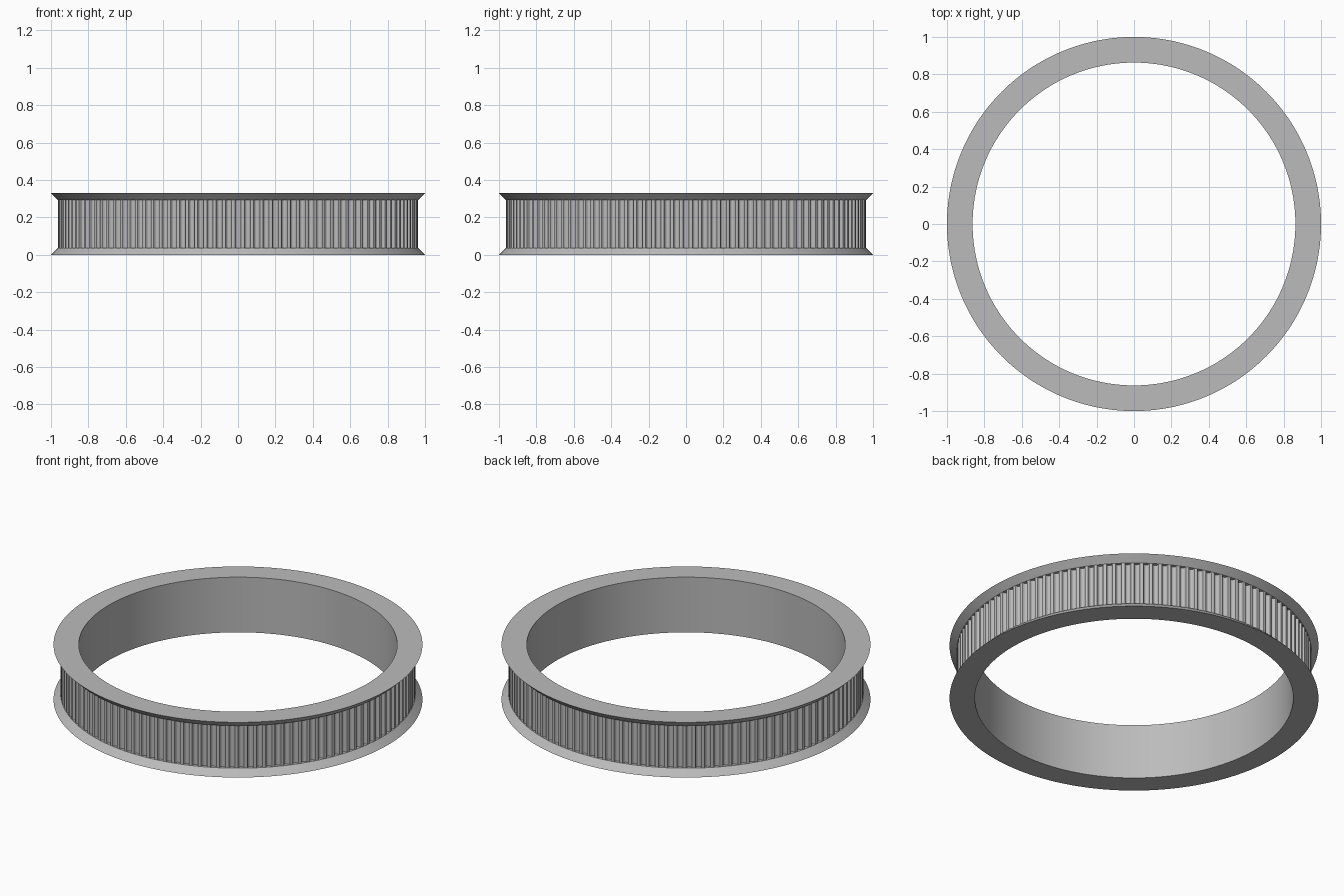
import bpy, bmesh
from math import sin, cos, pi

cube = bpy.data.objects.get("Cube")
if cube:
    bpy.data.objects.remove(cube)

TEETH = 120
RADIUS, RIM, BORE = 0.962, 1.0, 0.863
HEIGHT, FLANGE = 0.33, 0.038
UNIT = 1 / 39.44  # tooth profile unit

grey = bpy.data.materials.new("plain grey")
grey.use_nodes = True
colour = (0.5, 0.5, 0.5, 1)
grey.diffuse_color = colour
grey.node_tree.nodes["Principled BSDF"].inputs["Base Color"].default_value = colour


def sweep(name, loops):
    """Skin neighbouring closed loops of points with quads."""
    bm = bmesh.new()
    rings = [[bm.verts.new(p) for p in loop] for loop in loops]
    for low, high in zip(rings, rings[1:]):
        n = len(low)
        for i in range(n):
            j = (i + 1) % n
            bm.faces.new((low[i], low[j], high[j], high[i]))
    mesh = bpy.data.meshes.new(name)
    bm.to_mesh(mesh)
    bm.free()
    mesh.materials.append(grey)
    ob = bpy.data.objects.new(name, mesh)
    bpy.context.collection.objects.link(ob)
    bpy.ops.object.select_all(action='DESELECT')
    ob.select_set(True)
    bpy.context.view_layer.objects.active = ob
    bpy.ops.object.shade_smooth_by_angle(angle=pi / 8)
    return ob


def circle(r, z, n=240):
    return [(r * cos(2 * pi * i / n), r * sin(2 * pi * i / n), z) for i in range(n)]


# Smooth bore with a flared flange above and below the teeth
top = HEIGHT - FLANGE
root = RADIUS - 0.022
profile = [(root, top), (RADIUS, top), (RIM, HEIGHT), (BORE, HEIGHT),
           (BORE, 0), (RIM, 0), (RADIUS, FLANGE), (root, FLANGE)]
sweep("flanged_ring", [circle(r, z) for r, z in profile])

# Rounded belt grooves: half width and depth, mirrored about the groove centre
half = [(0.747, 0), (0.648, 0.037), (0.598, 0.13), (0.547, 0.343),
        (0.452, 0.54), (0.358, 0.637), (0.248, 0.707), (0.127, 0.75)]
groove = [(-x, d) for x, d in half] + [(0, 0.764)] + [(x, d) for x, d in reversed(half)]
outline = []
for t in range(TEETH):
    a = 2 * pi * t / TEETH - pi / 2
    for x, d in groove:
        r, s = RADIUS - d * UNIT, x * UNIT
        outline.append((r * cos(a) - s * sin(a), r * sin(a) + s * cos(a)))
sweep("toothed_band", [[(x, y, z) for x, y in outline] for z in (FLANGE, top)])
